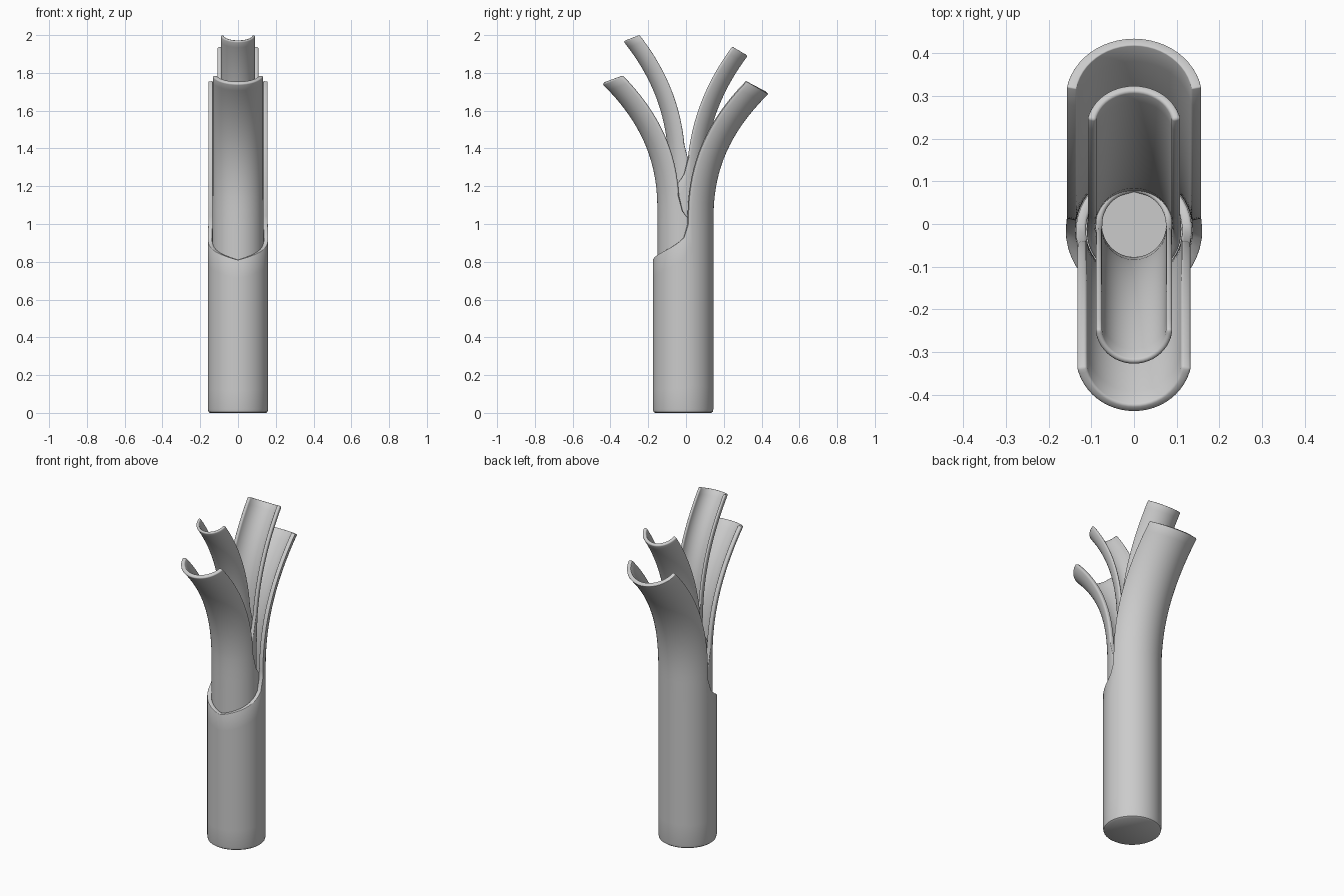
import bpy, bmesh, math

if "Cube" in bpy.data.objects:
    bpy.data.objects.remove(bpy.data.objects["Cube"])

YC = -0.015          # axis of the stalk
HALF = 24            # segments in leaf half and in sheath half


def finish(obj):
    bpy.ops.object.select_all(action='DESELECT')
    obj.select_set(True)
    bpy.context.view_layer.objects.active = obj
    bpy.ops.object.shade_smooth_by_angle(angle=math.radians(40))


def leaf_layer(name, side, r, thick, yc, amax, z0, notch, bend, tip, tilt, base_cap=False):
    """Tube that opens at a notch and goes on as a half-round leaf bending to +y or -y.
    notch = (lowest, highest) z; bend = z where bending starts; tip = (y reach, z) of leaf axis."""
    bm = bmesh.new()
    amax, tilt = math.radians(amax), math.radians(tilt)
    angles = [-amax + 2 * amax * i / HALF for i in range(HALF + 1)]
    rest = 2 * math.pi - 2 * amax
    angles += [amax + rest * i / HALF for i in range(1, HALF)]
    n = len(angles)

    def point(a, z, scale=1.0):
        u = max(0, (z - bend) / (tip[1] - bend))
        y = side * yc + (tip[0] - side * yc) * u ** 2.4
        t = tilt * u
        c = r * scale * math.cos(a)
        return bm.verts.new((r * scale * math.sin(a), side * (y + c * math.cos(t)), z - c * math.sin(t)))

    def rim(a):
        # height of the notch edge around the sheath
        d = min(a, 2 * math.pi - a) if a > 0 else -a
        w = max(0, (d - amax) / (math.pi - amax))
        return notch[1] - (notch[1] - notch[0]) * w ** 0.4

    def strip(low, high, pairs):
        for i, j in pairs:
            f = [low[i], high[i], high[j], low[j]]
            bm.faces.new(f if side > 0 else f[::-1])

    # sheath
    rows = []
    if base_cap:
        rows.append([point(a, 0, 0.93) for a in angles])
        rows.append([point(a, 0.006, 0.98) for a in angles])
    lo = z0 + (0.02 if base_cap else 0)
    for k in range(9):
        rows.append([point(a, lo + (rim(a) - lo) * k / 8) for a in angles])
    ring = [(i, (i + 1) % n) for i in range(n)]
    for low, high in zip(rows, rows[1:]):
        strip(low, high, ring)
    if base_cap:
        bm.faces.new(rows[0] if side > 0 else rows[0][::-1])
    # leaf
    prev = rows[-1][:HALF + 1]
    for k in range(1, 19):
        z = notch[1] + (tip[1] - notch[1]) * k / 18
        cur = [point(a, z) for a in angles[:HALF + 1]]
        strip(prev, cur, [(i, i + 1) for i in range(HALF)])
        prev = cur
    mesh = bpy.data.meshes.new(name)
    bm.to_mesh(mesh)
    bm.free()
    obj = bpy.data.objects.new(name, mesh)
    bpy.context.collection.objects.link(obj)
    finish(obj)
    s = obj.modifiers.new("wall", 'SOLIDIFY')
    s.thickness, s.offset = thick, -1
    b = obj.modifiers.new("soft_rim", 'BEVEL')
    b.width, b.segments, b.limit_method = 0.006, 2, 'ANGLE'
    b.angle_limit = math.radians(55)
    return obj


# nested layers, outermost first, leaves alternating back and front
leaf_layer("outer_leaf", 1, 0.16, 0.023, YC, 80, 0, (0.81, 1.0), 1.0, (0.297, 1.768), 30, True)
leaf_layer("second_leaf", -1, 0.136, 0.023, YC, 80, 0.6, (0.93, 1.15), 1.05, (0.316, 1.793), 23)
leaf_layer("third_leaf", 1, 0.111, 0.02, YC, 80, 0.6, (1.12, 1.35), 1.15, (0.231, 1.947), 31)
leaf_layer("inner_leaf", -1, 0.09, 0.015, -0.002, 90, 0.6, (1.25, 1.42), 1.25, (0.247, 2.0), 22.6)

# solid heart closing the innermost sheath
bpy.ops.mesh.primitive_cylinder_add(vertices=48, radius=0.083, depth=0.65, location=(0, -0.002, 0.925))
core = bpy.context.object
core.name = "core"
finish(core)
